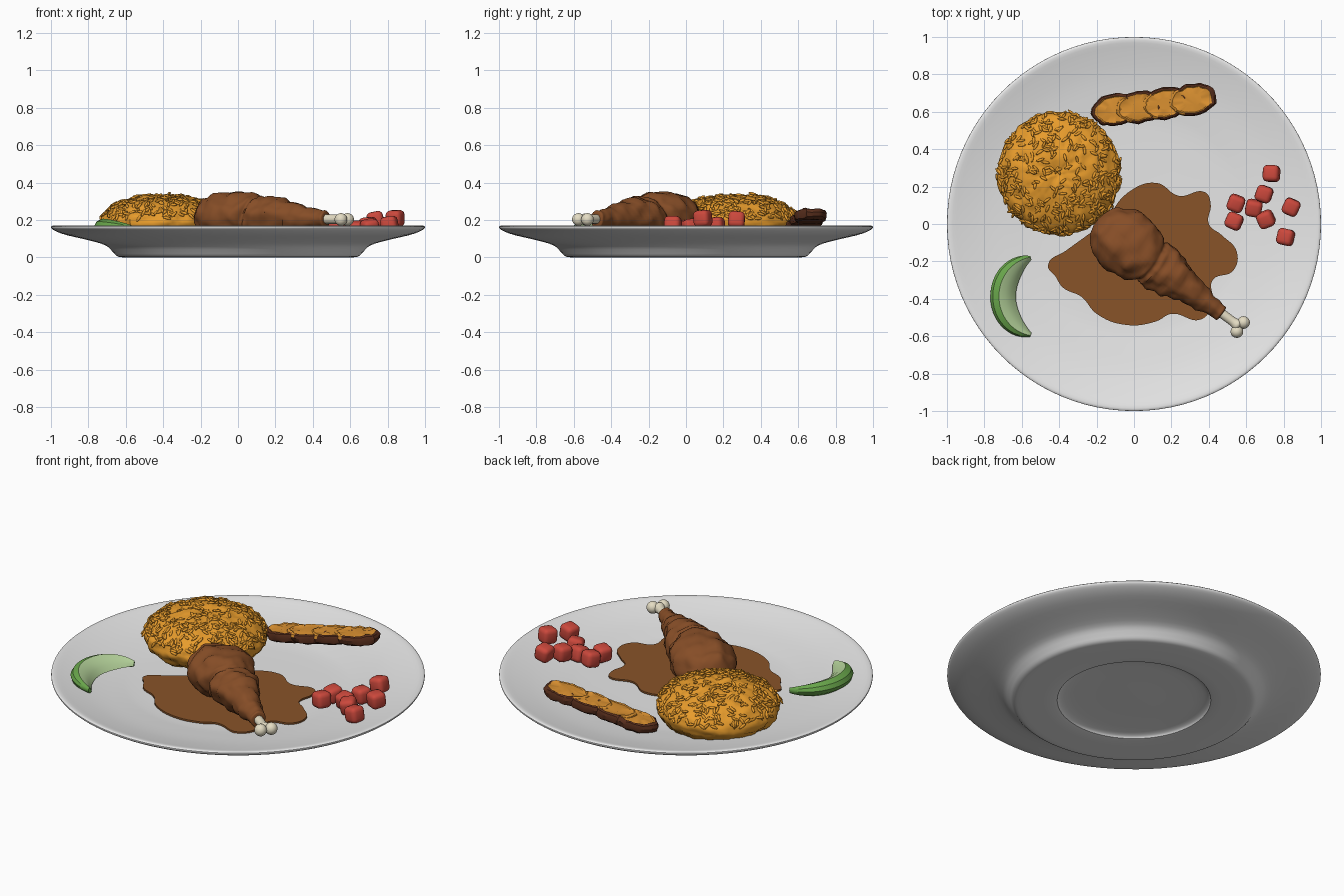
import bpy, bmesh, math, random
from math import sin, cos, pi
from mathutils import Vector, Matrix, noise

random.seed(4)
if "Cube" in bpy.data.objects:
    bpy.data.objects.remove(bpy.data.objects["Cube"])


def material(name, r, g, b):
    m = bpy.data.materials.new(name)
    m.use_nodes = True
    m.diffuse_color = (r, g, b, 1)
    m.node_tree.nodes["Principled BSDF"].inputs["Base Color"].default_value = (r, g, b, 1)
    return m


PORCELAIN = material("porcelain", .8, .8, .8)
SAUCE = material("brown_sauce", .25, .088, .022)
RICE = material("golden_rice", .8, .33, .025)
MEAT = material("roast_meat", .24, .075, .02)
BONE = material("bone_cream", .78, .72, .55)
CRUST = material("dark_crust", .1, .028, .012)
CRUMB = material("golden_crumb", .7, .28, .03)
TOMATO = material("tomato_red", .6, .065, .045)
FLESH = material("lime_flesh", .47, .66, .33)
RIND = material("lime_rind", .14, .38, .07)


def finish(name, bm, mats, angle=40):
    """Turn a bmesh into a named, smooth shaded object."""
    bmesh.ops.recalc_face_normals(bm, faces=bm.faces)
    me = bpy.data.meshes.new(name)
    bm.to_mesh(me)
    bm.free()
    for m in mats:
        me.materials.append(m)
    ob = bpy.data.objects.new(name, me)
    bpy.context.collection.objects.link(ob)
    bpy.ops.object.select_all(action='DESELECT')
    ob.select_set(True)
    bpy.context.view_layer.objects.active = ob
    bpy.ops.object.shade_smooth_by_angle(angle=math.radians(angle))
    return ob


def loft(name, rings, mats, pick=lambda i, j: 0, angle=40):
    """Skin a row of closed rings and cap both ends."""
    bm = bmesh.new()
    rows = [[bm.verts.new(p) for p in ring] for ring in rings]
    n = len(rows[0])
    for i in range(len(rows) - 1):
        for j in range(n):
            k = (j + 1) % n
            f = bm.faces.new((rows[i][j], rows[i][k], rows[i + 1][k], rows[i + 1][j]))
            f.material_index = pick(i, j)
    bm.faces.new(rows[0]).material_index = pick(0, 0)
    bm.faces.new(rows[-1]).material_index = pick(len(rows) - 1, 0)
    return finish(name, bm, mats, angle)


def smooth(points, steps):
    """Catmull-Rom interpolation through a short profile."""
    p = [Vector(q) for q in points]
    p = [p[0]] + p + [p[-1]]
    out = []
    for a, b, c, d in zip(p, p[1:], p[2:], p[3:]):
        for s in range(steps):
            t = s / steps
            out.append(.5 * (2 * b + (c - a) * t + (2 * a - 5 * b + 4 * c - d) * t * t
                             + (3 * b - a - 3 * c + d) * t ** 3))
    return out + [p[-1]]


def rough(p, scale, amount):
    return noise.noise(Vector(p) * scale) * amount


# Plate: turned profile with a foot and a shallow recess underneath
profile = smooth([(.03, .025), (.33, .025), (.4, .015), (.43, 0), (.6, 0), (.645, .006), (.67, .03),
                  (.71, .065), (.8, .092), (.92, .12), (.98, .143), (1, .16), (.985, .17), (.92, .155),
                  (.8, .13), (.65, .11), (.5, .098), (.03, .095)], 3)
loft("plate", [[(r * cos(a * pi / 48), r * sin(a * pi / 48), max(z, 0)) for a in range(96)]
               for r, z in profile], [PORCELAIN])

# Sauce puddle: filled closed curve
outline = [(-.46, -.22), (-.36, -.14), (-.25, -.06), (-.17, 0), (-.03, .17), (.12, .22), (.24, .15),
           (.38, .17), (.41, .11), (.4, 0), (.47, -.06), (.55, -.15), (.53, -.25), (.42, -.3),
           (.42, -.42), (.36, -.51), (.2, -.48), (.12, -.52), (-.04, -.54), (-.2, -.48),
           (-.28, -.39), (-.38, -.34), (-.42, -.28)]
curve = bpy.data.curves.new("sauce_puddle", 'CURVE')
curve.dimensions, curve.fill_mode, curve.extrude, curve.resolution_u = '2D', 'BOTH', .005, 6
spline = curve.splines.new('BEZIER')
spline.bezier_points.add(len(outline) - 1)
for bp, (x, y) in zip(spline.bezier_points, outline):
    bp.co = (x, y, 0)
    bp.handle_left_type = bp.handle_right_type = 'AUTO'
spline.use_cyclic_u = True
curve.materials.append(SAUCE)
puddle = bpy.data.objects.new("sauce_puddle", curve)
puddle.location.z = .11
bpy.context.collection.objects.link(puddle)
bpy.ops.object.select_all(action='DESELECT')
puddle.select_set(True)
bpy.context.view_layer.objects.active = puddle
bpy.ops.object.convert(target='MESH')

# Rice mound: squashed sphere, roughened, with a dimple on top
heart = Vector((-.4, .27, .19))
size = Vector((.328, .328, .145))


def mound_point(d):
    p = heart + d * size * 1
    flat = math.hypot(d.x, d.y)
    bump = rough(p, 22, .012) + rough(p, 45, .007)
    p = p + d * bump
    p.z -= .022 * math.exp(-(flat / .15) ** 2)
    p.z = max(p.z, .1)
    return p


size = Matrix.Diagonal(size)
mound_scale = size


def mound_point(d):
    p = heart + mound_scale @ d
    p += d * (rough(p, 22, .012) + rough(p, 45, .007))
    p.z -= .022 * math.exp(-(math.hypot(d.x, d.y) / .15) ** 2)
    p.z = max(p.z, .1)
    return p


bm = bmesh.new()
bmesh.ops.create_uvsphere(bm, u_segments=80, v_segments=44, radius=1)
for v in bm.verts:
    v.co = mound_point(v.co.normalized())
finish("rice_mound", bm, [RICE])

# Loose grains lying on the mound
bm = bmesh.new()
for _ in range(420):
    a, h = random.uniform(0, 2 * pi), random.uniform(.12, 1)
    w = math.sqrt(1 - h * h)
    d = Vector((w * cos(a), w * sin(a), h))
    normal = (mound_scale.inverted() @ d).normalized()
    turn = normal.to_track_quat('Z', 'Y').to_matrix().to_4x4()
    turn = turn @ Matrix.Rotation(random.uniform(0, pi), 4, 'Z') @ Matrix.Rotation(random.gauss(0, .2), 4, 'Y')
    place = Matrix.Translation(mound_point(d) + normal * .003) @ turn @ Matrix.Diagonal((.024, .008, .007, 1))
    bmesh.ops.create_uvsphere(bm, u_segments=8, v_segments=6, radius=1, matrix=place)
finish("rice_grains", bm, [RICE], 60)

# Drumstick: lofted along its axis; columns are position, radius, height factor
start, end = Vector((-.2, .015, .22)), Vector((.465, -.475, .205))
along = (end - start).normalized()
across = Vector((-along.y, along.x, 0)).normalized()
up = across.cross(along) * -1
rings = []
for t, r, k in smooth([(0, .03, .8), (.03, .095, .75), (.1, .148, .74), (.2, .178, .75), (.31, .172, .78),
                       (.4, .142, .84), (.43, .122, .88), (.47, .133, .86), (.56, .122, .88), (.7, .092, .95),
                       (.85, .062, 1), (.95, .046, 1), (1, .045, 1), (1.01, .028, 1)], 5):
    ring = []
    for j in range(48):
        a = j * pi / 24
        lean = .035 * sin(a) * sin(pi * min(t, 1))
        p = start.lerp(end, t) + along * lean + across * (r * cos(a)) + up * (r * k * sin(a))
        out = across * cos(a) + up * sin(a)
        ridge = .004 * sin(t * 75) if t > .45 else 0
        p += out * (rough(p, 14, .018) + rough(p, 32, .007) + ridge) * min(1, r / .1)
        ring.append(p)
    rings.append(ring)
loft("drumstick_meat", rings, [MEAT])

# Bone shaft and its two knuckles
shaft = []
for t, r in smooth([(-.05, .026), (.03, .025), (.08, .025), (.11, .032), (.125, .02)], 3):
    c = end + along * t
    shaft.append([c + across * (r * cos(j * pi / 8)) + up * (r * sin(j * pi / 8)) for j in range(16)])
loft("bone_shaft", shaft, [BONE])
for side, name in ((1, "bone_knuckle_back"), (-1, "bone_knuckle_front")):
    bm = bmesh.new()
    bmesh.ops.create_uvsphere(bm, u_segments=20, v_segments=12, radius=.034,
                              matrix=Matrix.Translation(end + along * .128 + across * side * .03))
    finish(name, bm, [BONE])

# Toast: four overlapping slices climbing towards the rim
for n, (x, y, z) in enumerate([(-.1, .612, .15), (.03, .625, .172), (.17, .645, .196), (.315, .665, .22)]):
    place = Matrix.Translation((x, y, z)) @ Matrix.Rotation(.17, 4, 'Z') @ Matrix.Rotation(-.13, 4, 'Y')
    rings = []
    for s, h in ((.8, -.03), (.97, -.018), (1.02, .005), (.95, .022), (.84, .028), (.78, .024), (.4, .026)):
        ring = []
        for j in range(40):
            a = j * pi / 20
            wob = s * (1 + rough((cos(a) * 2, sin(a) * 2, n * 5), 1.6, .1))
            p = Vector((.128 * wob * cos(a), .085 * wob * sin(a), h))
            p.z += rough(p + Vector((n, 0, 0)), 30, .008)
            ring.append(place @ p)
        rings.append(ring)

    def toast_colour(i, j, n=n):
        open_edge = n > 0 and i >= 2 and cos(j * pi / 20) < -.55
        return 1 if i >= 4 or open_edge else 0
    loft("toast_slice_%d" % (n + 1), rings, [CRUST, CRUMB], toast_colour, 30)

# Lime wedge: crescent sweep, rind outside and flesh on the sloping cut
section = [(-.068, .012), (-.02, -.005), (.03, 0), (.06, .022), (.068, .045), (.055, .068),
           (.022, .082), (-.012, .068), (-.045, .042)]
rings = []
for i in range(33):
    q = i / 16 - 1
    a = pi + q * 1.25
    s = .16 + .84 * (1 - abs(q) ** 2.6)
    rings.append([(-.483 + (.217 + u * s) * cos(a), -.387 + (.217 + u * s) * sin(a),
                   .125 + .012 * (1 - s) + h * (.25 + .75 * s)) for u, h in section])
loft("lime_wedge", rings, [RIND, FLESH], lambda i, j: 1 if j >= 6 and i < 32 else 0, 35)

# Diced tomato
cubes = [(.735, .27, .2), (.695, .16, .17), (.545, .11, .155), (.64, .085, .15),
         (.535, .015, .155), (.705, .025, .16), (.84, .09, .208), (.81, -.07, .175)]
for n, (x, y, z) in enumerate(cubes):
    bm = bmesh.new()
    bmesh.ops.create_cube(bm, size=.088)
    bmesh.ops.bevel(bm, geom=bm.edges[:], offset=.024, segments=3, profile=.5, affect='EDGES')
    tilt = [Matrix.Rotation(random.uniform(-r, r), 4, ax) for r, ax in ((.6, 'Z'), (.25, 'X'), (.25, 'Y'))]
    bm.transform(Matrix.Translation((x, y, z)) @ tilt[0] @ tilt[1] @ tilt[2])
    finish("tomato_cube_%d" % (n + 1), bm, [TOMATO])
